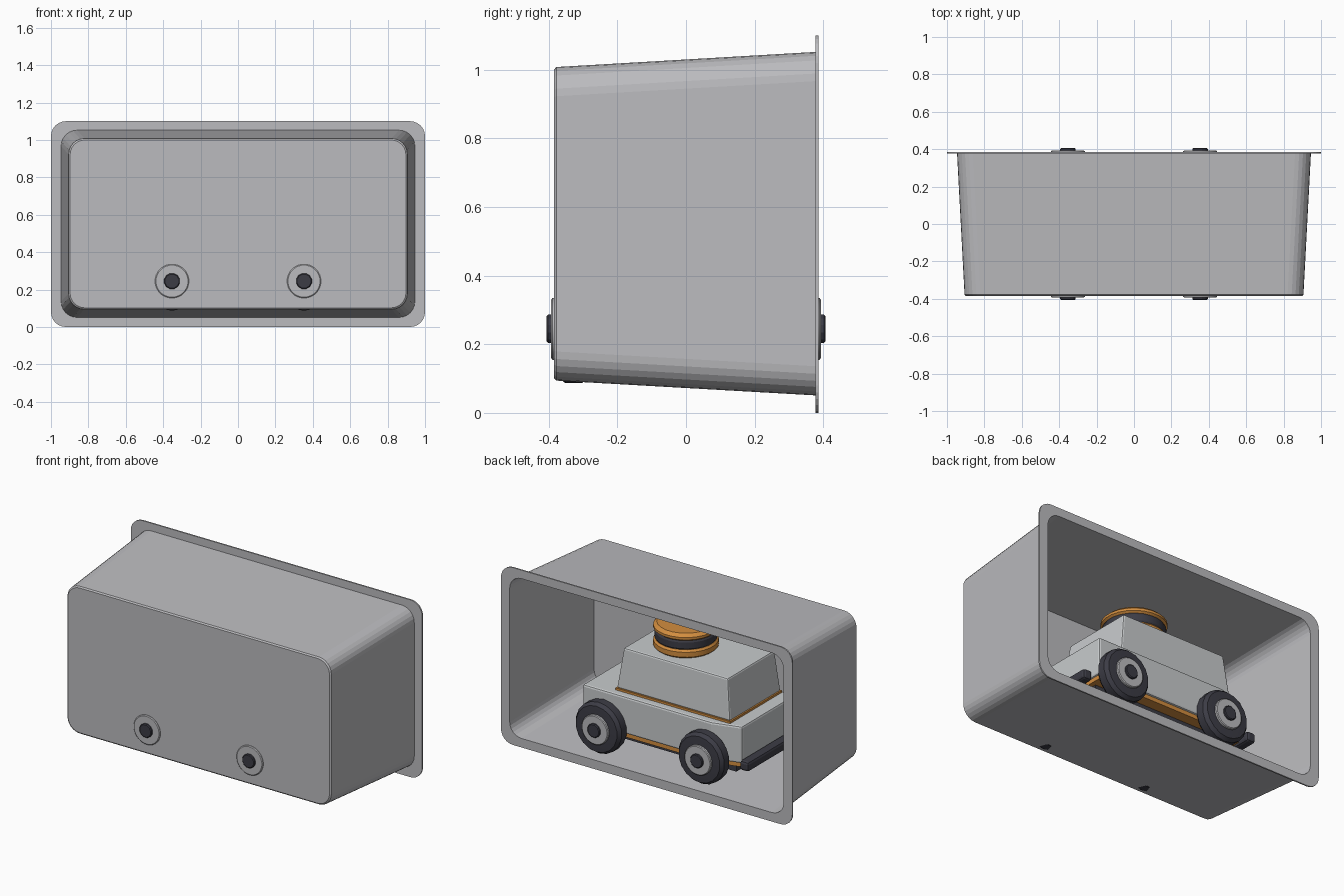
import bpy, bmesh, math
from mathutils import Matrix, Vector

if "Cube" in bpy.data.objects:
    bpy.data.objects.remove(bpy.data.objects["Cube"])


def material(name, rgb):
    m = bpy.data.materials.new(name)
    m.diffuse_color = (*rgb, 1)
    m.use_nodes = True
    m.node_tree.nodes["Principled BSDF"].inputs["Base Color"].default_value = m.diffuse_color
    return m


TRAY = material("tray grey", (0.50, 0.50, 0.52))
BODY = material("body light grey", (0.58, 0.60, 0.61))
DARK = material("dark rubber", (0.045, 0.045, 0.06))
ORANGE = material("orange trim", (0.65, 0.27, 0.05))


def finish(name, bm, mat, bevel=0, smooth=False):
    bmesh.ops.recalc_face_normals(bm, faces=bm.faces)
    me = bpy.data.meshes.new(name)
    bm.to_mesh(me)
    bm.free()
    ob = bpy.data.objects.new(name, me)
    bpy.context.collection.objects.link(ob)
    me.materials.append(mat)
    if bevel:
        b = ob.modifiers.new("bevel", 'BEVEL')
        b.width, b.segments, b.limit_method = bevel, 2, 'ANGLE'
    if smooth:
        bpy.ops.object.select_all(action='DESELECT')
        ob.select_set(True)
        bpy.context.view_layer.objects.active = ob
        bpy.ops.object.shade_smooth_by_angle(angle=math.radians(28))
    return ob


def loft(name, rings, mat, bevel=0, smooth=False):
    """Skin closed rings of equal length and cap both ends."""
    bm = bmesh.new()
    vs = [[bm.verts.new(p) for p in ring] for ring in rings]
    n = len(vs[0])
    for a, b in zip(vs, vs[1:]):
        for i in range(n):
            j = (i + 1) % n
            bm.faces.new((a[i], a[j], b[j], b[i]))
    bm.faces.new(vs[0])
    bm.faces.new(vs[-1])
    return finish(name, bm, mat, bevel, smooth)


def lathe(name, profile, sides, mat, matrix):
    """Spin (radius, height) pairs about local z."""
    rings = [[matrix @ Vector((r * math.cos(math.tau * (i + .5) / sides),
                               r * math.sin(math.tau * (i + .5) / sides), h))
              for i in range(sides)] for r, h in profile]
    return loft(name, rings, mat, smooth=True)


def box(name, x, y, z, mat, bevel=0):
    rings = [[(x[0], y[0], h), (x[1], y[0], h), (x[1], y[1], h), (x[0], y[1], h)] for h in z]
    return loft(name, rings, mat, bevel)


def rounded(hx, z0, z1, r, y, seg=6):
    """Rounded rectangle in the xz plane."""
    pts = []
    for k, (sx, cz) in enumerate(((1, z1 - r), (-1, z1 - r), (-1, z0 + r), (1, z0 + r))):
        for i in range(seg + 1):
            a = math.pi / 2 * (k + i / seg)
            pts.append((sx * (hx - r) + r * math.cos(a), y, cz + r * math.sin(a)))
    return pts


# Open tray with tapered walls and a flat flange
loft("tray", [
    rounded(0.897, 0.105, 0.998, 0.08, -0.379),
    rounded(0.940, 0.056, 1.047, 0.08, 0.386),
    rounded(1.0, 0.0, 1.1, 0.08, 0.386),
    rounded(1.0, 0.0, 1.1, 0.08, 0.377),
    rounded(0.946, 0.051, 1.052, 0.085, 0.377),
    rounded(0.906, 0.094, 1.008, 0.085, -0.378),
    rounded(0.898, 0.102, 1.000, 0.08, -0.385)], TRAY)

# Vehicle body with a narrowed nose
half = [(0.50, 0.30), (-0.38, 0.30), (-0.56, 0.25)]
plan = half + [(x, -y) for x, y in reversed(half)]
loft("body", [[(x, y, z) for x, y in plan] for z in (0.225, 0.455)], BODY, 0.012)
loft("orange_skirt", [[(x * .98, y * .96, z) for x, y in plan] for z in (0.20, 0.226)], ORANGE)
box("chassis", (-0.50, 0.46), (-0.22, 0.22), (0.15, 0.201), DARK)

# Cabin on an orange trim plate
box("cabin_trim", (-0.48, 0.305), (-0.254, 0.254), (0.45, 0.468), ORANGE)
loft("cabin", [
    [(-0.476, -0.25, 0.467), (0.301, -0.25, 0.467), (0.301, 0.25, 0.467), (-0.476, 0.25, 0.467)],
    [(-0.448, -0.23, 0.717), (0.267, -0.23, 0.717), (0.267, 0.23, 0.717), (-0.448, 0.23, 0.717)]],
    BODY, 0.01)

# Round roof turret in three layers
up = Matrix.Identity(4)
lathe("turret_base", [(0.17, 0.715), (0.185, 0.728), (0.185, 0.758), (0.175, 0.77)], 24, ORANGE, up)
lathe("turret_band", [(0.172, 0.769), (0.178, 0.78), (0.178, 0.815), (0.172, 0.826)], 24, DARK, up)
lathe("turret_cap", [(0.172, 0.825), (0.185, 0.835), (0.185, 0.85), (0.165, 0.868)], 24, ORANGE, up)

# Bumpers with mounts
for name, x, w in (("front", -0.60, 0.29), ("rear", 0.53, 0.24)):
    box(name + "_bumper", (x - 0.03, x + 0.03), (-w, w), (0.205, 0.265), DARK, 0.015)
    for s in (-1, 1):
        box(name + "_bumper_mount", (min(x, x * .8), max(x, x * .8)),
            (s * 0.15 - 0.025, s * 0.15 + 0.025), (0.205, 0.235), DARK)

# Wheels: tyre, hub disc and centre cap, with an axle per pair
TYRE = [(0.10, 0.28), (0.14, 0.283), (0.158, 0.303), (0.158, 0.352), (0.142, 0.374), (0.10, 0.377)]
HUB = [(0.091, 0.36), (0.091, 0.389), (0.086, 0.393)]
CAP = [(0.043, 0.385), (0.043, 0.402), (0.038, 0.406)]
for x in (-0.353, 0.353):
    for s in (-1, 1):
        m = Matrix.Translation((x, 0, 0.245)) @ Matrix.Rotation(-s * math.pi / 2, 4, 'X')
        lathe("tyre", TYRE, 18, DARK, m)
        lathe("wheel_hub", HUB, 24, TRAY, m)
        lathe("wheel_cap", CAP, 12, DARK, m)
    lathe("axle", [(0.03, -0.29), (0.03, 0.29)], 12, DARK, m)
